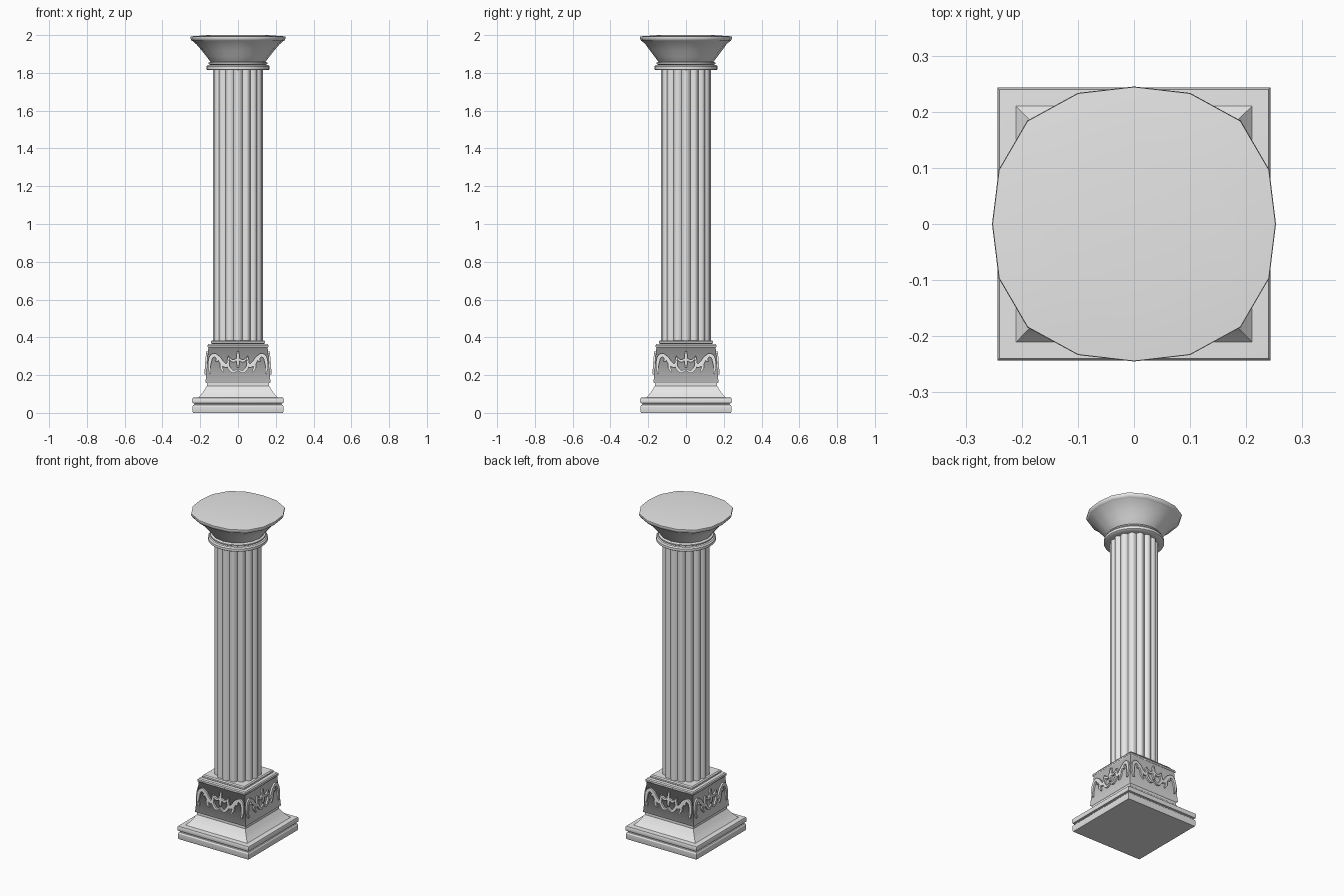
import bpy, bmesh, math
from mathutils import Vector

cube = bpy.data.objects.get("Cube")
if cube:
    bpy.data.objects.remove(cube, do_unlink=True)

stone = bpy.data.materials.new("pale_grey_stone")
stone.use_nodes = True
stone.diffuse_color = (0.8, 0.8, 0.8, 1)
stone.node_tree.nodes["Principled BSDF"].inputs["Base Color"].default_value = (0.8, 0.8, 0.8, 1)


def finish(bm, name, angle):
    """Turn a bmesh into a stone object, smooth below the given angle."""
    bmesh.ops.recalc_face_normals(bm, faces=bm.faces)
    mesh = bpy.data.meshes.new(name)
    bm.to_mesh(mesh)
    bm.free()
    mesh.materials.append(stone)
    ob = bpy.data.objects.new(name, mesh)
    bpy.context.collection.objects.link(ob)
    bpy.ops.object.select_all(action='DESELECT')
    ob.select_set(True)
    bpy.context.view_layer.objects.active = ob
    bpy.ops.object.shade_smooth_by_angle(angle=math.radians(angle))
    return ob


def loft(name, rings, angle=30):
    """Skin a stack of closed rings and cap both ends."""
    bm = bmesh.new()
    loops = [[bm.verts.new(p) for p in ring] for ring in rings]
    n = len(loops[0])
    for low, high in zip(loops, loops[1:]):
        for i in range(n):
            j = (i + 1) % n
            bm.faces.new((low[i], low[j], high[j], high[i]))
    bm.faces.new(loops[0][::-1])
    bm.faces.new(loops[-1])
    return finish(bm, name, angle)


def square(h, z):
    return [(-h, -h, z), (h, -h, z), (h, h, z), (-h, h, z)]


def circle(r, z, n=32):
    return [(r * math.cos(math.tau * i / n), r * math.sin(math.tau * i / n), z) for i in range(n)]


def squarish(r, z, bulge):
    """Sixteen-sided ring that swells towards its diagonals."""
    pts = []
    for i in range(16):
        a = math.tau * i / 16
        q = r * (1 + bulge * math.sin(2 * a) ** 2)
        pts.append((q * math.cos(a), q * math.sin(a) * (1 - bulge / 2), z))
    return pts


# Square plinth with a groove, then a sloping moulding
loft("plinth", [square(h, z) for h, z in [
    (0.238, 0), (0.241, 0.008), (0.241, 0.034), (0.236, 0.042), (0.23, 0.044), (0.23, 0.05),
    (0.241, 0.052), (0.243, 0.06), (0.243, 0.072), (0.24, 0.08), (0.212, 0.082)]])
loft("base_moulding", [square(h, z) for h, z in [
    (0.212, 0.08), (0.195, 0.098), (0.18, 0.118), (0.168, 0.138), (0.165, 0.142), (0.165, 0.158)]])

# Tapered pedestal, softly shaded up and down but crisp at its corners
pedestal = loft("pedestal", [square(h, z) for h, z in [
    (0.15, 0.157), (0.172, 0.16), (0.157, 0.345), (0.163, 0.347)]], 120)
for e in pedestal.data.edges:
    a, b = (pedestal.data.vertices[i].co for i in e.vertices)
    e.use_edge_sharp = abs(a.z - b.z) > 0.001

# Square ledges under the shaft
loft("pedestal_cornice", [square(h, z) for h, z in [
    (0.157, 0.346), (0.162, 0.349), (0.162, 0.358), (0.157, 0.364), (0.14, 0.365)]])
loft("shaft_footing", [square(h, z) for h, z in [
    (0.136, 0.364), (0.143, 0.369), (0.143, 0.378), (0.137, 0.384)]])


# Reeded shaft
def reeds(z, count=16, steps=6):
    n = count * steps
    pts = []
    for i in range(n):
        r = 0.118 + 0.015 * math.sin(math.pi * (i % steps) / steps)
        a = math.tau * (i / n - 0.5 / count)
        pts.append((r * math.cos(a), r * math.sin(a), z))
    return pts


loft("shaft", [reeds(0.38), reeds(1.82)], 40)

# Round necking rings
loft("neck_ring", [circle(r, z) for r, z in [
    (0.13, 1.814), (0.16, 1.814), (0.167, 1.819), (0.167, 1.834), (0.16, 1.841),
    (0.147, 1.842), (0.155, 1.847), (0.155, 1.854), (0.145, 1.86)]], 40)

# Flared capital with a softly rounded top
loft("capital", [squarish(r, z, b) for r, z, b in [
    (0.14, 1.855, 0), (0.148, 1.862, 0), (0.168, 1.888, 0.005), (0.195, 1.922, 0.02),
    (0.22, 1.951, 0.05), (0.24, 1.968, 0.063)]], 40)
loft("capital_slab", [squarish(r, z, b) for r, z, b in [
    (0.225, 1.966, 0.06), (0.245, 1.97, 0.063), (0.253, 1.984, 0.063),
    (0.252, 1.993, 0.063), (0.16, 2.0, 0.18)]], 60)

# Half of the scrollwork, as (x, z) strokes with a width
STROKES = [
    (0.020, [(0.146, 0.205), (0.152, 0.25), (0.142, 0.295), (0.122, 0.305), (0.108, 0.29), (0.115, 0.272)]),
    (0.022, [(0.135, 0.305), (0.105, 0.295), (0.085, 0.265), (0.062, 0.25), (0.047, 0.275)]),
    (0.016, [(0.05, 0.3), (0.052, 0.25), (0.028, 0.218), (0, 0.23)]),
    (0.014, [(0.05, 0.29), (0.025, 0.275), (0, 0.29)]),
    (0.014, [(0.09, 0.262), (0.088, 0.24), (0.076, 0.215)]),
    (0.018, [(0, 0.326), (0, 0.285), (0, 0.24)]),
]


def smooth_path(pts, steps=4):
    """Catmull-Rom curve through the points."""
    p = [Vector(q) for q in pts]
    p = [2 * p[0] - p[1]] + p + [2 * p[-1] - p[-2]]
    out = []
    for a, b, c, d in zip(p, p[1:], p[2:], p[3:]):
        for k in range(steps):
            t = k / steps
            out.append(0.5 * (2 * b + (c - a) * t + (2 * a - 5 * b + 4 * c - d) * t * t
                              + (3 * b - a - 3 * c + d) * t ** 3))
    return out + [p[-2]]


def add_stroke(bm, width, pts, side, turn):
    """Raised ribbon lying on one tilted pedestal face."""
    path = smooth_path(pts)
    last = len(path) - 1
    sections = []
    for i, p in enumerate(path):
        d = (path[min(i + 1, last)] - path[max(i - 1, 0)]).normalized()
        w = 0.5 * width * (0.45 + 0.55 * math.sin(math.pi * i / last))
        off = Vector((-d.y, d.x)) * w
        ring = []
        for q, depth in [(p - off, -0.003), (p - off, 0.01), (p + off, 0.01), (p + off, -0.003)]:
            face = 0.172 - 0.015 * (q.y - 0.16) / 0.185
            x, y = q.x * side, -(face + depth)
            c, s = math.cos(turn), math.sin(turn)
            ring.append(bm.verts.new((x * c - y * s, x * s + y * c, q.y)))
        sections.append(ring)
    for a, b in zip(sections, sections[1:]):
        for k in range(4):
            m = (k + 1) % 4
            bm.faces.new((a[k], a[m], b[m], b[k]))
    bm.faces.new(sections[0])
    bm.faces.new(sections[-1][::-1])


# Scrollwork on all four pedestal faces
for i, label in enumerate(("front", "left", "back", "right")):
    bm = bmesh.new()
    for width, pts in STROKES:
        for side in (1, -1):
            add_stroke(bm, width, pts, side, i * math.pi / 2)
    finish(bm, label + "_scrollwork", 30)
